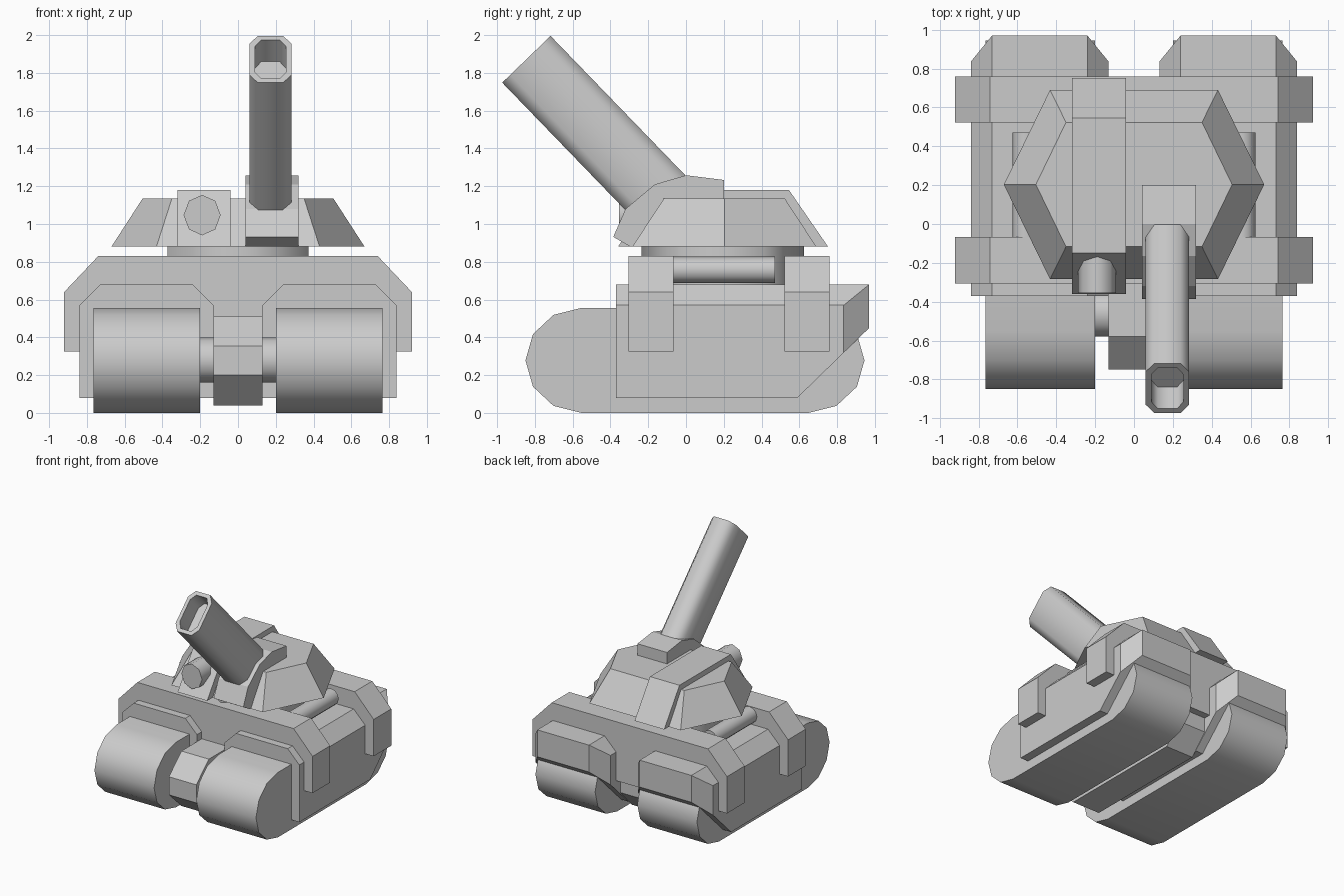
import bpy, bmesh, math
from mathutils import Vector, Matrix

if "Cube" in bpy.data.objects:
    bpy.data.objects.remove(bpy.data.objects["Cube"])


def finish(bm, name, mirror=False, smooth=None):
    bmesh.ops.recalc_face_normals(bm, faces=bm.faces[:])
    me = bpy.data.meshes.new(name)
    bm.to_mesh(me)
    bm.free()
    ob = bpy.data.objects.new(name, me)
    bpy.context.collection.objects.link(ob)
    if mirror:
        ob.modifiers.new("Mirror", 'MIRROR').use_mirror_merge = False
    if smooth:
        bpy.ops.object.select_all(action='DESELECT')
        ob.select_set(True)
        bpy.context.view_layer.objects.active = ob
        bpy.ops.object.shade_smooth_by_angle(angle=math.radians(smooth))
    return ob


def loft(rings):
    """Closed solid through a list of equal-length rings of points."""
    bm = bmesh.new()
    vs = [[bm.verts.new(p) for p in r] for r in rings]
    n = len(vs[0])
    for a, b in zip(vs, vs[1:]):
        for i in range(n):
            bm.faces.new((a[i], a[(i + 1) % n], b[(i + 1) % n], b[i]))
    bm.faces.new(vs[0])
    bm.faces.new(vs[-1])
    return bm


def prism(profile, axis, a, b):
    """Extrude a (y,z) profile along x, an (x,z) one along y, or an (x,y) one along z."""
    k = 'xyz'.index(axis)

    def put(p, t):
        q = list(p)
        q.insert(k, t)
        return q
    return loft([[put(p, a) for p in profile], [put(p, b) for p in profile]])


def cut(bm, co, no):
    """Slice off everything on the normal side and cap the opening."""
    r = bmesh.ops.bisect_plane(bm, geom=bm.verts[:] + bm.edges[:] + bm.faces[:], dist=1e-4,
                               plane_co=co, plane_no=Vector(no).normalized(), clear_outer=True)
    edges = [e for e in r['geom_cut'] if isinstance(e, bmesh.types.BMEdge)]
    bmesh.ops.edgeloop_fill(bm, edges=edges)


def circle(cx, cy, r, n, start=0.0, ry=None):
    ry = ry or r
    return [(cx + r * math.cos(start + math.tau * i / n),
             cy + ry * math.sin(start + math.tau * i / n)) for i in range(n)]


# Tracks: rounded ends with six segments each
track = []
for cy, s in ((-0.553, 90), (0.648, 270)):
    for i in range(7):
        t = math.radians(s + 30 * i)
        track.append((cy + 0.297 * math.cos(t), 0.28 + 0.278 * math.sin(t)))
track = [(y, max(z - 0.002, 0)) for y, z in track]
finish(prism(track, 'x', 0.20, 0.765), "track", mirror=True, smooth=40)

# Fenders: chamfered section with trimmed rear corners and underside
bm = prism([(0.13, 0.08), (0.13, 0.57), (0.24, 0.68), (0.73, 0.68), (0.84, 0.57), (0.84, 0.08)],
           'y', -0.37, 0.97)
cut(bm, (0.84, 0.835, 0), (0.135, 0.11, 0))
cut(bm, (0.13, 0.835, 0), (-0.135, 0.11, 0))
cut(bm, (0, 0.97, 0.45), (0, 0.37, -0.38))
finish(bm, "fender", mirror=True)

# Central hull between the tracks
finish(prism([(-0.58, 0.51), (-0.75, 0.355), (-0.75, 0.20), (-0.58, 0.04), (0.55, 0.04),
              (0.70, 0.20), (0.70, 0.51)], 'x', -0.13, 0.13), "center_hull")
finish(prism([(-0.2, 0.45), (0.6, 0.45), (0.6, 0.68), (-0.2, 0.68)], 'x', -0.3, 0.3), "deck")

# Axles
for name, y in (("front_axle", -0.46), ("rear_axle", 0.55)):
    finish(prism(circle(y, 0.28, 0.12, 12), 'x', -0.3, 0.3), name, smooth=40)

# Armor bands wrapping over the hull
band = [(0.92, 0.325), (0.92, 0.64), (0.74, 0.83)]
band += [(-x, z) for x, z in reversed(band)]
for name, y in (("front_band", -0.305), ("rear_band", 0.522)):
    finish(prism(band, 'y', y, y + 0.238), name)

# Side canisters
finish(prism(circle(0.555, 0.757, 0.07, 12), 'y', -0.1, 0.47), "side_canister", mirror=True, smooth=40)

# Turret ring and hexagonal turret
finish(prism(circle(0, 0.195, 0.43, 6, math.pi / 2), 'z', 0.6, 0.89), "turret_ring", smooth=65)


def hexagon(w, s, h, z):
    c = 0.203
    return [(w, c, z), (s, c + h, z), (-s, c + h, z), (-w, c, z), (-s, c - h, z), (s, c - h, z)]


finish(loft([hexagon(0.67, 0.432, 0.487, 0.88), hexagon(0.505, 0.35, 0.32, 1.135)]), "turret")

# Raised strip over the turret with its lamp
finish(prism([(-0.36, 0.88), (-0.15, 1.18), (0.545, 1.18), (0.752, 0.88)], 'x', -0.32, -0.04),
       "turret_strip")
finish(prism(circle(-0.19, 1.047, 0.098, 8, math.pi / 2, 0.107), 'y', -0.355, 0.0), "lamp", smooth=50)

# Gun mantlet
finish(prism([(-0.295, 0.88), (-0.385, 0.932), (-0.32, 1.08), (-0.165, 1.21), (0, 1.258),
              (0.2, 1.233), (0.2, 0.88)], 'x', 0.04, 0.32), "mantlet")

# Barrel: tall octagonal section with a recessed bore
d = Vector((0, -0.695, 0.719))
v = Vector((0, 0.719, 0.695))
muzzle = Vector((0.172, -0.845, 1.872))


def octagon(hx, hv, cx, cv, back):
    pts = [(hx, hv - cv), (hx - cx, hv), (cx - hx, hv), (-hx, hv - cv),
           (-hx, cv - hv), (cx - hx, -hv), (hx - cx, -hv), (hx, cv - hv)]
    return [muzzle - d * back + Vector((a, 0, 0)) + v * b for a, b in pts]


finish(loft([octagon(0.112, 0.178, 0.045, 0.06, 1.08), octagon(0.112, 0.178, 0.045, 0.06, 0),
             octagon(0.083, 0.147, 0.034, 0.05, 0), octagon(0.083, 0.147, 0.034, 0.05, 0.16)]),
       "barrel", smooth=65)
